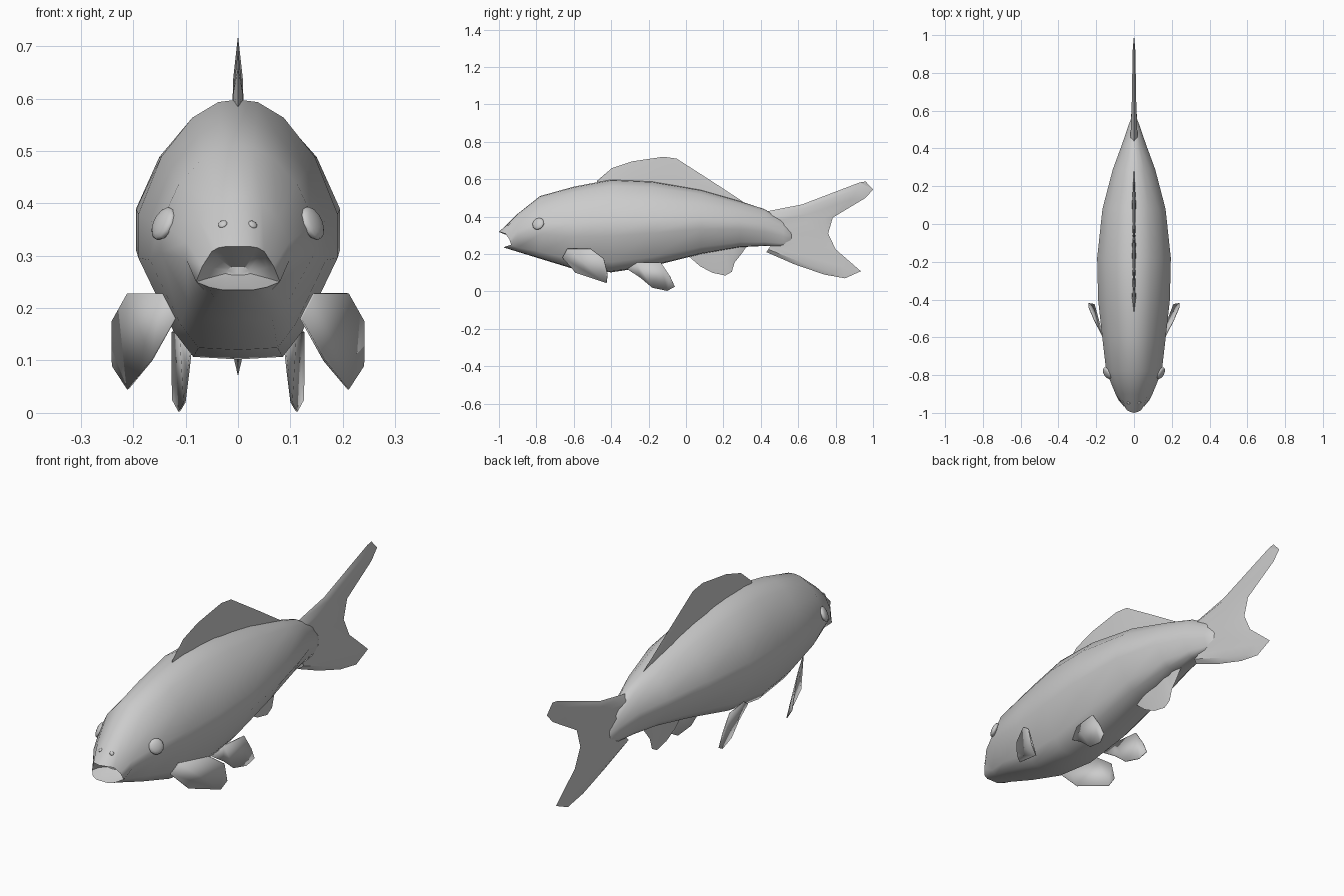
import bpy, bmesh, math
from mathutils import Vector

if "Cube" in bpy.data.objects:
    bpy.data.objects.remove(bpy.data.objects["Cube"], do_unlink=True)

grey = bpy.data.materials.new("fish_grey")
grey.use_nodes = True
COLOUR = (0.6, 0.6, 0.6, 1)
grey.diffuse_color = COLOUR
grey.node_tree.nodes["Principled BSDF"].inputs["Base Color"].default_value = COLOUR


def finish(name, bm, angle=40):
    """Turn a bmesh into a smooth shaded grey object."""
    bmesh.ops.remove_doubles(bm, verts=bm.verts, dist=0.0005)
    bmesh.ops.recalc_face_normals(bm, faces=bm.faces)
    me = bpy.data.meshes.new(name)
    bm.to_mesh(me)
    bm.free()
    ob = bpy.data.objects.new(name, me)
    bpy.context.collection.objects.link(ob)
    me.materials.append(grey)
    bpy.ops.object.select_all(action='DESELECT')
    ob.select_set(True)
    bpy.context.view_layer.objects.active = ob
    bpy.ops.object.shade_smooth_by_angle(angle=math.radians(angle))
    return ob


def grid(bm, rows, closed=False):
    """Skin a list of equally long point rows."""
    vs = [[bm.verts.new(p) for p in row] for row in rows]
    for a, b in zip(vs, vs[1:]):
        n = len(a)
        for i in range(n if closed else n - 1):
            j = (i + 1) % n
            bm.faces.new((a[i], a[j], b[j], b[i]))
    return vs


def full_ring(half):
    """Mirror a half section (belly to back) into a closed ring."""
    return half + [(-x, y, z) for x, y, z in half[-2:0:-1]]


# Body: half cross-section (width share, height share) lofted along y
SECTION = [(0, 0), (.45, .01), (.65, .11), (1, .39), (1, .56),
           (.77, .78), (.46, .93), (.2, .99), (0, 1)]
STATIONS = [  # y, belly z, back z, half width
    (-.90, .212, .415, .098), (-.78, .175, .51, .147), (-.60, .12, .56, .168),
    (-.40, .102, .598, .19), (-.18, .135, .588, .195), (.08, .20, .543, .167),
    (.29, .237, .482, .112), (.42, .243, .44, .064), (.52, .242, .375, .03),
    (.56, .25, .335, .014)]
# Lips: upper lip overhangs, corners sit back
lips = [(0, -.975, .235), (.03, -.975, .235), (.055, -.965, .24),
        (.08, -.935, .25), (.068, -.945, .28), (.05, -.965, .308),
        (.038, -.985, .315), (.02, -.995, .318), (0, -1, .318)]
inner = [(x * .8, y + .03, .27 + (z - .27) * .75) for x, y, z in lips]
throat = [(x * .3, -.90, .27 + (z - .27) * .2) for x, y, z in lips]
rings = [throat, inner, lips]
for y, zb, zt, w in STATIONS:
    rings.append([(w * u, y, zb + (zt - zb) * t) for u, t in SECTION])
bm = bmesh.new()
loft = grid(bm, [full_ring(r) for r in rings], closed=True)
bm.faces.new(loft[0])
tail_tip = bm.verts.new((0, .575, .29))
end = loft[-1]
for i in range(len(end)):
    bm.faces.new((end[i], end[(i + 1) % len(end)], tail_tip))
body = finish("body", bm, 60)


# Median fins: rays of (y, z) points, thick at the root, sharp at the rim
def median_fin(name, rays, thick):
    bm = bmesh.new()
    for s in (-1, 1):
        rows = []
        for i, ray in enumerate(rays):
            k = 0 if i in (0, len(rays) - 1) else (1 if i % 2 else .6)
            rows.append([(s * k * t, y, z) for (y, z), t in zip(ray, thick)])
        grid(bm, rows)
    return finish(name, bm, 50)


median_fin("dorsal_fin", [
    [(-.475, .57), (-.476, .58), (-.475, .592)],
    [(-.39, .56), (-.395, .61), (-.395, .66)],
    [(-.28, .56), (-.285, .63), (-.29, .695)],
    [(-.14, .55), (-.13, .64), (-.12, .72)],
    [(-.06, .53), (-.05, .62), (-.05, .71)],
    [(.09, .50), (.12, .56), (.14, .588)],
    [(.26, .455), (.28, .475), (.305, .48)]], (.012, .009, 0))

median_fin("tail_fin", [
    [(.39, .42), (.62, .465), (.93, .583), (.96, .588)],
    [(.42, .40), (.64, .445), (.92, .55), (1, .545)],
    [(.45, .37), (.66, .415), (.88, .49), (.96, .50)],
    [(.46, .34), (.64, .37), (.74, .39), (.785, .395)],
    [(.47, .30), (.62, .31), (.72, .31), (.76, .31)],
    [(.46, .27), (.64, .25), (.75, .235), (.80, .225)],
    [(.45, .24), (.64, .19), (.84, .13), (.935, .108)],
    [(.44, .225), (.62, .155), (.78, .10), (.85, .07)],
    [(.43, .21), (.58, .145), (.74, .09), (.78, .083)]], (.02, .012, .007, 0))

median_fin("anal_fin", [
    [(0, .23), (.0, .21), (.0, .20)],
    [(.10, .24), (.08, .18), (.075, .135)],
    [(.17, .25), (.15, .16), (.14, .10)],
    [(.22, .25), (.215, .16), (.21, .085)],
    [(.25, .25), (.245, .17), (.245, .105)],
    [(.28, .25), (.265, .20), (.26, .155)],
    [(.35, .25), (.32, .235), (.30, .205)]], (.014, .009, 0))


# Paired fins: thin flat sheets, one per side
def paired_fin(name, pts):
    for side, s in (("left", 1), ("right", -1)):
        bm = bmesh.new()
        bm.faces.new([bm.verts.new((s * x, y, z)) for x, y, z in pts])
        bmesh.ops.triangulate(bm, faces=bm.faces)
        ob = finish(side + "_" + name, bm)
        mod = ob.modifiers.new("thickness", 'SOLIDIFY')
        mod.thickness = .004
        mod.offset = 0


paired_fin("pectoral_fin", [
    (.12, -.66, .18), (.145, -.635, .228), (.21, -.51, .228), (.24, -.44, .175),
    (.24, -.42, .09), (.21, -.425, .045), (.165, -.59, .10)])
paired_fin("pelvic_fin", [
    (.09, -.315, .12), (.11, -.26, .155), (.125, -.135, .155), (.125, -.085, .08),
    (.124, -.06, .025), (.112, -.10, .003), (.102, -.18, .02), (.095, -.245, .075)])


# Eyes and nostrils: flattened domes seated on the skin
def dome(name, guess, radius, flat):
    for side, s in (("left", 1), ("right", -1)):
        hit, loc, normal, _ = body.closest_point_on_mesh(Vector((s * guess[0], *guess[1:])))
        bm = bmesh.new()
        bmesh.ops.create_uvsphere(bm, u_segments=12, v_segments=8, radius=radius)
        bmesh.ops.scale(bm, vec=(1, 1, flat), verts=bm.verts)
        ob = finish(side + "_" + name, bm, 60)
        ob.rotation_euler = normal.to_track_quat('Z', 'Y').to_euler()
        ob.location = loc


dome("eye", (.16, -.80, .37), .034, .4)
dome("nostril", (.03, -.95, .362), .009, .5)
